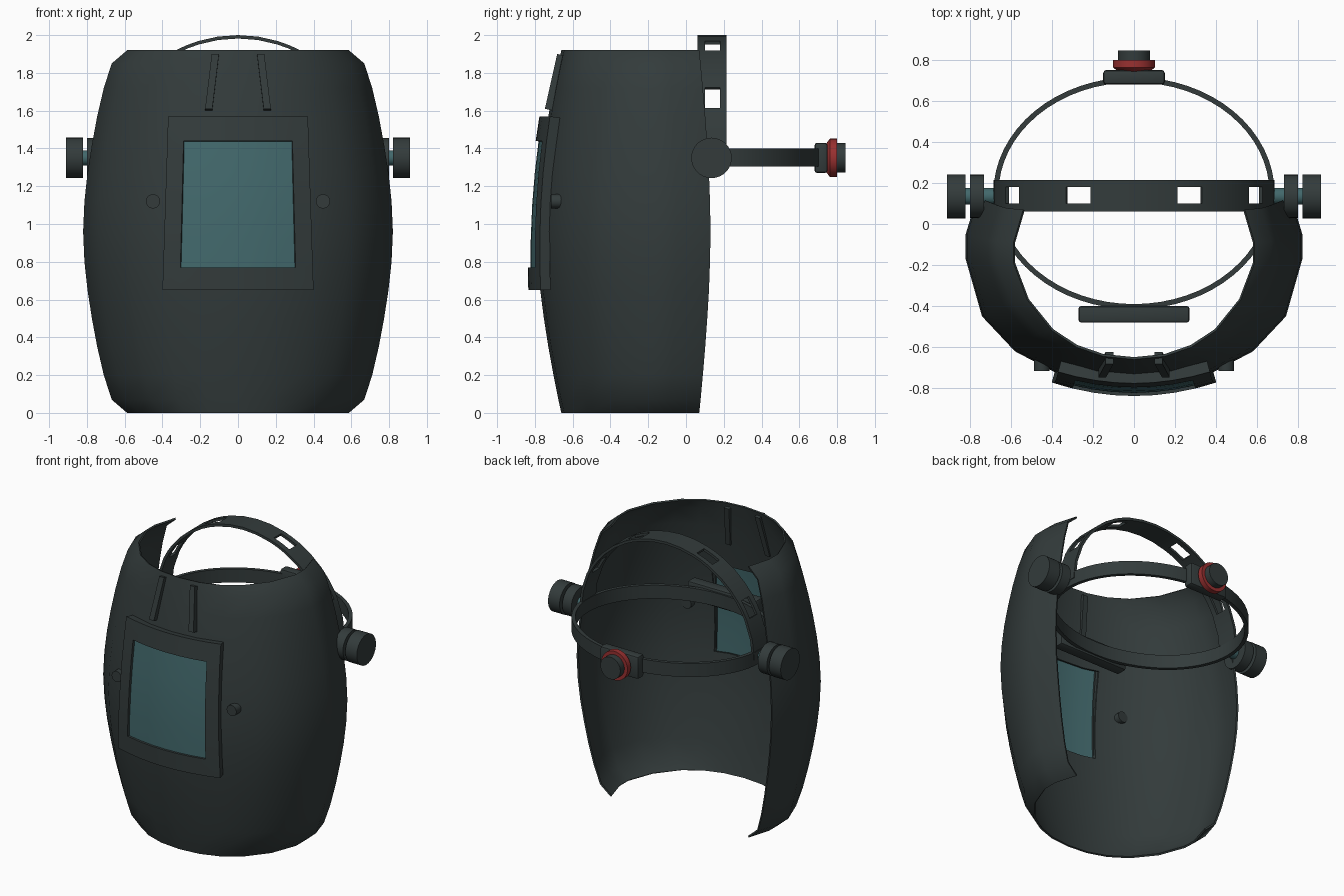
import bpy, bmesh, math

if "Cube" in bpy.data.objects:
    bpy.data.objects.remove(bpy.data.objects["Cube"])


def material(name, rgb):
    m = bpy.data.materials.new(name)
    m.diffuse_color = (*rgb, 1)
    m.use_nodes = True
    m.node_tree.nodes["Principled BSDF"].inputs["Base Color"].default_value = m.diffuse_color
    return m


SLATE = material("dark slate plastic", (0.033, 0.044, 0.044))
TEAL = material("teal glass", (0.055, 0.14, 0.15))
RED = material("red dial", (0.32, 0.03, 0.03))


def finish(ob, mat, angle=40):
    """Apply modifiers, colour and shade."""
    bpy.ops.object.select_all(action='DESELECT')
    ob.select_set(True)
    bpy.context.view_layer.objects.active = ob
    for m in list(ob.modifiers):
        bpy.ops.object.modifier_apply(modifier=m.name)
    ob.data.materials.clear()
    ob.data.materials.append(mat)
    bpy.ops.object.shade_smooth_by_angle(angle=math.radians(angle))
    return ob


def sheet(name, rows, thick, mat, skip=lambda r, c: False, cutter=None, angle=40):
    """Surface through rows of points, thickened inward."""
    bm = bmesh.new()
    v = [[bm.verts.new(p) for p in row] for row in rows]
    for r in range(len(v) - 1):
        for c in range(len(v[0]) - 1):
            if not skip(r, c):
                bm.faces.new((v[r][c], v[r][c + 1], v[r + 1][c + 1], v[r + 1][c]))
    bmesh.ops.remove_doubles(bm, verts=bm.verts[:], dist=1e-4)
    me = bpy.data.meshes.new(name)
    bm.to_mesh(me)
    bm.free()
    ob = bpy.data.objects.new(name, me)
    bpy.context.collection.objects.link(ob)
    s = ob.modifiers.new("thickness", 'SOLIDIFY')
    s.thickness, s.offset = thick, -1
    if cutter:
        b = ob.modifiers.new("opening", 'BOOLEAN')
        b.object, b.operation, b.solver = cutter, 'DIFFERENCE', 'EXACT'
    return finish(ob, mat, angle)


def box(name, x, y, z, mat, bevel=0.0):
    bpy.ops.mesh.primitive_cube_add(size=1)
    ob = bpy.context.object
    ob.name = name
    for vert in ob.data.vertices:
        for i, (lo, hi) in enumerate((x, y, z)):
            vert.co[i] = lo if vert.co[i] < 0 else hi
    if bevel:
        b = ob.modifiers.new("bevel", 'BEVEL')
        b.width, b.segments = bevel, 2
    return finish(ob, mat)


def cylinder(name, axis, a, b, centre, r1, mat, r2=None, sides=32):
    """Cylinder or cone from a to b along x or y."""
    loc = (((a + b) / 2, *centre) if axis == 'x'
           else (centre[0], (a + b) / 2, centre[1]))
    rot = (0, math.pi / 2, 0) if axis == 'x' else (-math.pi / 2, 0, 0)
    bpy.ops.mesh.primitive_cone_add(vertices=sides, radius1=r1, radius2=r1 if r2 is None else r2,
                                    depth=b - a, location=loc, rotation=rot)
    bpy.context.object.name = name
    return finish(bpy.context.object, mat)


# Mask shell: blend a rim outline into a wider middle outline
MID = [(0, -.79), (.2, -.775), (.39, -.72), (.58, -.62), (.74, -.45), (.82, -.17), (.82, -.05), (.765, .13)]
RIM = [(0, -.66), (.15, -.645), (.28, -.60), (.40, -.52), (.52, -.37), (.587, -.19), (.587, -.09), (.54, .07)]
LEVELS = [(0, 0, 0), (.07, .35, .12), (.2, .53, .32), (.35, .68, .53), (.5, .8, .71),
          (.65, .9, .86), (.8, .97, .95), (.96, 1, 1)]
levels = LEVELS + [(1.92 - z, wx, wy) for z, wx, wy in LEVELS[-2::-1]]
shell_rows = []
for z, wx, wy in levels:
    half = [(a + (c - a) * wx, b + (d - b) * wy) for (a, b), (c, d) in zip(RIM, MID)]
    shell_rows.append([(-x, y, z) for x, y in half[:0:-1]] + [(x, y, z) for x, y in half])
cutter = box("window_cutter", (-.29, .29), (-1.2, -.5), (.79, 1.42), SLATE)
cutter.hide_render = True
sheet("mask_shell", shell_rows, 0.012, SLATE, cutter=cutter, angle=50)
bpy.data.objects.remove(cutter)


# Curved window frame and glass
def front_surface(us, zs, recess):
    rows = []
    for z in zs:
        hw = .40 - .03 * (z - .65) / .92
        rows.append([(u * hw, -.838 + .11 * (z - .82) ** 2 + .41 * (u * hw) ** 2 + recess, z) for u in us])
    return rows


us = [-1, -.77, -.5, -.25, 0, .25, .5, .77, 1]
zs = [.65, .77, .92, 1.1, 1.27, 1.44, 1.57]
sheet("window_frame", front_surface(us, zs, 0), 0.055, SLATE,
      skip=lambda r, c: 1 <= r <= 4 and 1 <= c <= 6)
sheet("window_glass", front_surface([u * 1.02 for u in us[1:-1]], [.76] + zs[2:5] + [1.45], .015), 0.02, TEAL)

# Paired parts on both sides
for s, side in ((-1, "left"), (1, "right")):
    # raised brow ribs
    w = .019
    sheet(f"brow_rib_{side}",
          [[(s * cx - w, y, z), (s * cx + w, y, z)] for cx, y, z in ((.155, -.747, 1.61), (.12, -.682, 1.9))],
          0.06, SLATE)
    # frame fixing studs
    cylinder(f"frame_stud_{side}", 'y', -.715, -.645, (s * .45, 1.12), .038, SLATE, sides=20)
    # pivot rod and tightening knob
    for part, lo, hi, r, mat in (("pivot_rod", .66, .83, .04, TEAL),
                                 ("pivot_washer", .73, .80, .105, SLATE),
                                 ("pivot_knob", .82, .91, .107, SLATE)):
        a, b = sorted((s * lo, s * hi))
        cylinder(f"{part}_{side}", 'x', a, b, (.135, 1.35), r, mat)

# Headband ring
ring = [2 * math.pi * i / 64 for i in range(65)]
sheet("headband", [[(.685 * math.cos(t), .15 + .565 * math.sin(t), z) for t in ring] for z in (1.305, 1.40)],
      0.025, SLATE)

# Crown strap with adjustment slots
quarter = [0, 12, 24, 29.5, 35, 43, 52, 61, 66.5, 72, 81, 90]
angles = [180 - a for a in quarter] + quarter[-2::-1]


def slot(r, c):
    mid = (angles[c] + angles[c + 1]) / 2
    mid = min(mid, 180 - mid)
    return r == 1 and (24 < mid < 35 or 61 < mid < 72)


sheet("crown_strap",
      [[(.685 * math.cos(math.radians(a)), y, 1.35 + .65 * math.sin(math.radians(a))) for a in angles]
       for y in (.06, .10, .18, .215)], 0.018, SLATE, skip=slot)

# Forehead pad, rear ratchet housing and dial
box("forehead_pad", (-.27, .27), (-.48, -.40), (1.29, 1.42), SLATE, 0.012)
box("ratchet_housing", (-.15, .15), (.68, .75), (1.27, 1.43), SLATE, 0.015)
cylinder("dial_flare", 'y', .742, .762, (0, 1.35), .075, RED, r2=.102)
cylinder("dial_ring", 'y', .762, .80, (0, 1.35), .102, RED)
cylinder("dial_cap", 'y', .80, .845, (0, 1.35), .078, SLATE)
